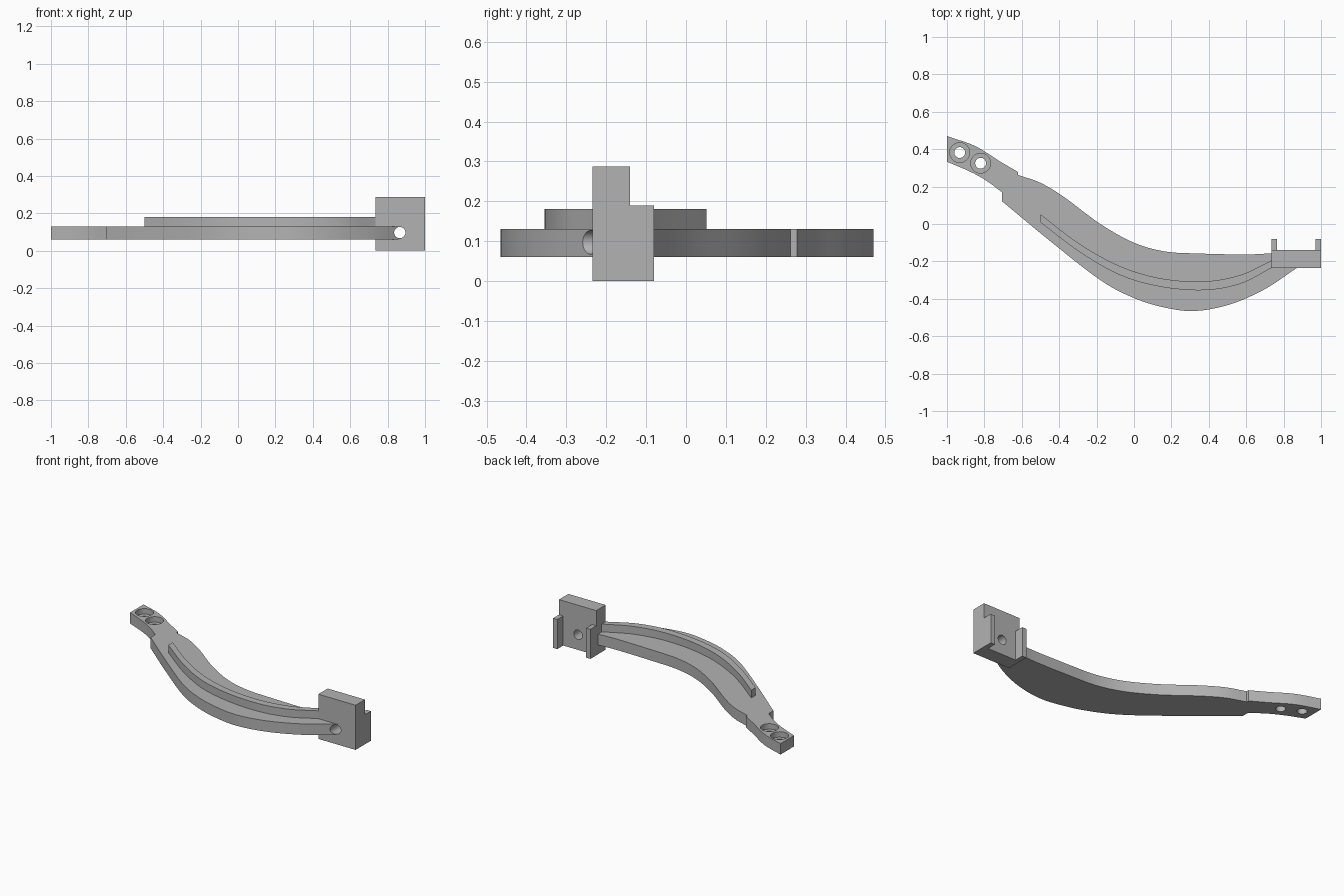
import bpy, bmesh, math
from mathutils import Vector, Matrix

cube = bpy.data.objects.get("Cube")
if cube:
    bpy.data.objects.remove(cube, do_unlink=True)

grey = bpy.data.materials.new("plain grey")
grey.use_nodes = True
colour = (0.45, 0.45, 0.45, 1)
grey.diffuse_color = colour
grey.node_tree.nodes["Principled BSDF"].inputs["Base Color"].default_value = colour


def smooth_path(points, steps=8):
    """Catmull-Rom curve through the points."""
    p = [Vector(q) for q in points]
    p = [2 * p[0] - p[1]] + p + [2 * p[-1] - p[-2]]
    out = []
    for a, b, c, d in zip(p, p[1:], p[2:], p[3:]):
        for i in range(steps):
            t = i / steps
            out.append(0.5 * (2 * b + (c - a) * t + (2 * a - 5 * b + 4 * c - d) * t * t
                              + (3 * b - a - 3 * c + d) * t ** 3))
    return out + [p[-2]]


def make_object(name, bm):
    bmesh.ops.recalc_face_normals(bm, faces=bm.faces)
    mesh = bpy.data.meshes.new(name)
    bm.to_mesh(mesh)
    bm.free()
    mesh.materials.append(grey)
    obj = bpy.data.objects.new(name, mesh)
    bpy.context.collection.objects.link(obj)
    return obj


def prism(name, outline, low, high):
    """Flat outline extruded from height low to height high."""
    bm = bmesh.new()
    face = bm.faces.new([bm.verts.new((x, y, low)) for x, y in outline])
    top = bmesh.ops.extrude_face_region(bm, geom=[face])["geom"]
    bmesh.ops.translate(bm, vec=(0, 0, high - low),
                        verts=[v for v in top if isinstance(v, bmesh.types.BMVert)])
    return make_object(name, bm)


def box(name, x0, x1, y0, y1, z0, z1):
    return prism(name, [(x0, y0), (x1, y0), (x1, y1), (x0, y1)], z0, z1)


def cutter(centre, radius, length, along_y=False):
    bm = bmesh.new()
    turn = Matrix.Rotation(math.pi / 2, 4, "X") if along_y else Matrix()
    bmesh.ops.create_cone(bm, cap_ends=True, segments=40, radius1=radius, radius2=radius,
                          depth=length, matrix=Matrix.Translation(centre) @ turn)
    obj = make_object("hole_cutter", bm)
    obj.hide_render = True
    return obj


def cut(obj, cutters):
    for c in cutters:
        mod = obj.modifiers.new("hole", "BOOLEAN")
        mod.operation, mod.solver, mod.object = "DIFFERENCE", "EXACT", c
    graph = bpy.context.evaluated_depsgraph_get()
    mesh = bpy.data.meshes.new_from_object(obj.evaluated_get(graph))
    obj.modifiers.clear()
    obj.data = mesh


# Curved arm: narrow tongue, shouldered step, then a sweeping blade
tongue_back = [(-1, .47), (-.85, .417), (-.717, .335), (-.62, .278)]
blade_back = [(-.62, .262), (-.5, .22), (-.374, .144), (-.18, 0), (0, -.10),
              (.166, -.147), (.353, -.158), (.59, -.163), (.735, -.157)]
blade_front = [(.87, -.235), (.7, -.348), (.513, -.43), (.326, -.465), (.166, -.447),
               (0, -.396), (-.18, -.3), (-.45, -.09), (-.706, .122)]
tongue_front = [(-.706, .17), (-.79, .232), (-.877, .28), (-1, .333)]
outline = (smooth_path(tongue_back) + smooth_path(blade_back) + [Vector((.87, -.17))]
           + smooth_path(blade_front) + smooth_path(tongue_front))
arm = prism("curved_arm", outline, .06, .13)

# Raised rib following the blade
rib_back = [(-.5, .052), (-.29, -.107), (-.075, -.225), (.14, -.29),
            (.37, -.307), (.567, -.273), (.735, -.195)]
rib_front = [(.735, -.235), (.567, -.32), (.37, -.354), (.14, -.335),
             (-.075, -.273), (-.29, -.15), (-.5, .008)]
rib = prism("raised_rib", smooth_path(rib_back) + smooth_path(rib_front), .13, .18)

# Mounting block with two rear lugs
block = box("mount_block", .735, 1, -.235, -.14, 0, .287)
for name, x in (("right_lug", .735), ("left_lug", .97)):
    box(name, x, x + .03, -.14, -.08, 0, .19)

# Countersunk screw holes and the bolt hole
screws = []
for x, y in ((-.932, .382), (-.82, .325)):
    screws += [cutter((x, y, .1), .029, .3), cutter((x, y, .145), .053, .1)]
bolt = cutter((.865, -.3, .097), .03, .6, along_y=True)
cut(arm, screws + [bolt])
cut(block, [bolt])
for c in screws + [bolt]:
    bpy.data.objects.remove(c, do_unlink=True)

# Smooth the curved walls, keep edges sharp
bpy.ops.object.select_all(action="DESELECT")
for obj in (arm, rib, block):
    obj.select_set(True)
bpy.context.view_layer.objects.active = arm
bpy.ops.object.shade_smooth_by_angle(angle=math.radians(30))
